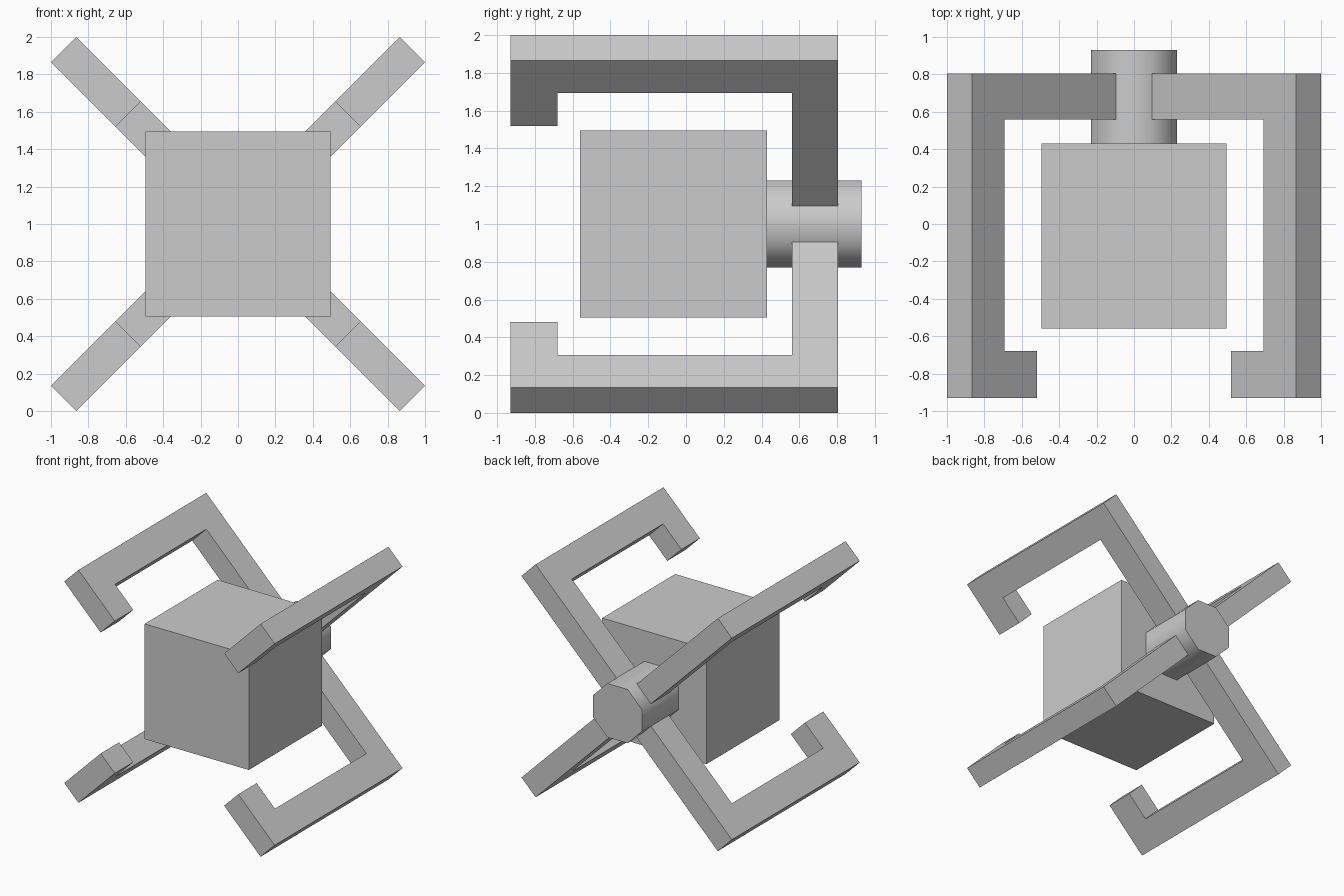
import bpy, bmesh
from math import pi, radians
from mathutils import Matrix

if "Cube" in bpy.data.objects:
    bpy.data.objects.remove(bpy.data.objects["Cube"])

CENTRE_Z = 1.0


def finish(name, bm, matrix):
    bm.transform(matrix)
    bmesh.ops.recalc_face_normals(bm, faces=bm.faces)
    mesh = bpy.data.meshes.new(name)
    bm.to_mesh(mesh)
    bm.free()
    obj = bpy.data.objects.new(name, mesh)
    bpy.context.collection.objects.link(obj)
    return obj


# central cube body
bm = bmesh.new()
bmesh.ops.create_cube(bm, size=0.99)
finish("cube_body", bm, Matrix.Translation((0, -0.065, CENTRE_Z)))

# eight-sided rear hub, flats facing up and sideways
bm = bmesh.new()
bmesh.ops.create_cone(bm, cap_ends=True, segments=8, radius1=0.25, radius2=0.25, depth=0.5)
hub = finish("rear_hub", bm, Matrix.Translation((0, 0.68, CENTRE_Z))
             @ Matrix.Rotation(pi / 2, 4, 'X') @ Matrix.Rotation(pi / 8, 4, 'Z'))
bpy.context.view_layer.objects.active = hub
hub.select_set(True)
bpy.ops.object.shade_smooth_by_angle(angle=radians(50))

# hooked arm outline as (radius, y), extruded to its thickness
ARM = [(0, 0.56), (1.075, 0.56), (1.075, -0.68), (0.83, -0.68),
       (0.83, -0.93), (1.319, -0.93), (1.319, 0.805), (0, 0.805)]
HALF = 0.095

# four arms on the diagonals around the hub axis
for i, name in enumerate(("upper_right", "upper_left", "lower_left", "lower_right")):
    bm = bmesh.new()
    face = bm.faces.new([bm.verts.new((r, y, -HALF)) for r, y in ARM])
    ext = bmesh.ops.extrude_face_region(bm, geom=[face])
    verts = [v for v in ext["geom"] if isinstance(v, bmesh.types.BMVert)]
    bmesh.ops.translate(bm, verts=verts, vec=(0, 0, 2 * HALF))
    finish(name + "_arm", bm, Matrix.Translation((0, 0, CENTRE_Z))
           @ Matrix.Rotation(-pi / 4 - i * pi / 2, 4, 'Y'))
